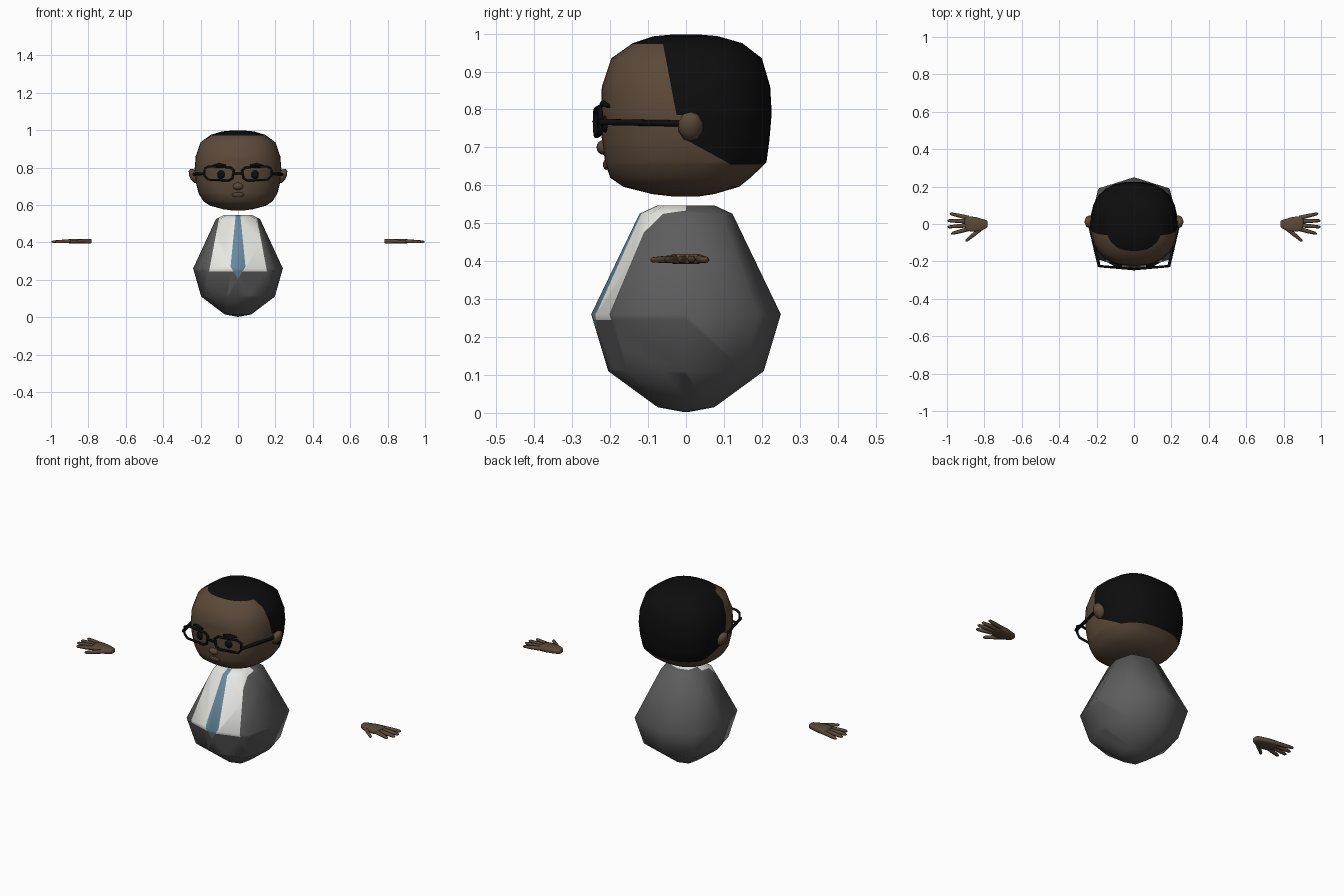
import bpy, bmesh
from math import sin, cos, pi, radians
from mathutils import Vector, Matrix

if "Cube" in bpy.data.objects:
    bpy.data.objects.remove(bpy.data.objects["Cube"])


def material(name, r, g, b):
    m = bpy.data.materials.new(name)
    m.use_nodes = True
    m.diffuse_color = (r, g, b, 1)
    bsdf = m.node_tree.nodes["Principled BSDF"]
    bsdf.inputs["Base Color"].default_value = (r, g, b, 1)
    bsdf.inputs["Roughness"].default_value = 0.9
    return m


skin = material("brown skin", .105, .067, .041)
hair = material("black hair", .004, .004, .004)
suit = material("grey suit", .11, .11, .11)
shirt = material("white shirt", .8, .8, .77)
tie = material("blue tie", .14, .25, .35)
lips = material("dark lips", .085, .045, .032)


def finish(ob, mirror=False):
    for p in ob.data.polygons:
        p.use_smooth = True
    if mirror:
        ob.modifiers.new("Mirror", 'MIRROR').use_mirror_merge = False
    return ob


def from_bmesh(name, bm, mats, mirror=False):
    bmesh.ops.recalc_face_normals(bm, faces=bm.faces)
    me = bpy.data.meshes.new(name)
    bm.to_mesh(me)
    bm.free()
    for m in mats:
        me.materials.append(m)
    ob = bpy.data.objects.new(name, me)
    bpy.context.collection.objects.link(ob)
    return finish(ob, mirror)


def loft(rings):
    """Join equal rings of points into a closed skin."""
    bm = bmesh.new()
    loops = [[bm.verts.new(p) for p in ring] for ring in rings]
    n = len(loops[0])
    for a, b in zip(loops, loops[1:]):
        for i in range(n):
            j = (i + 1) % n
            bm.faces.new((a[i], a[j], b[j], b[i]))
    bm.faces.new(loops[0][::-1])
    bm.faces.new(loops[-1])
    return bm


def cut(bm, co, no, keep=lambda f: True):
    faces = [f for f in bm.faces if keep(f)]
    geom = set(faces)
    for f in faces:
        geom.update(f.edges)
        geom.update(f.verts)
    bmesh.ops.bisect_plane(bm, geom=list(geom), dist=1e-5, plane_co=co, plane_no=no)


def ball(name, mat, centre, size, tilt=0, mirror=False, seg=16):
    bm = bmesh.new()
    mx = (Matrix.Translation(centre) @ Matrix.Rotation(radians(tilt), 4, 'Y')
          @ Matrix.Diagonal((*size, 1)))
    bmesh.ops.create_uvsphere(bm, u_segments=seg, v_segments=seg // 2, radius=1, matrix=mx)
    return from_bmesh(name, bm, [mat], mirror)


def tube(name, mat, paths, depth, mirror=True):
    """Each path is (points, radii, closed)."""
    cu = bpy.data.curves.new(name, 'CURVE')
    cu.dimensions = '3D'
    cu.bevel_depth = depth
    cu.bevel_resolution = 1
    cu.use_fill_caps = True
    for pts, radii, closed in paths:
        sp = cu.splines.new('POLY')
        sp.points.add(len(pts) - 1)
        for i, p in enumerate(pts):
            sp.points[i].co = (*p, 1)
            sp.points[i].radius = radii[i] if radii else 1
        sp.use_cyclic_u = closed
    cu.materials.append(mat)
    ob = bpy.data.objects.new(name, cu)
    bpy.context.collection.objects.link(ob)
    bpy.ops.object.select_all(action='DESELECT')
    ob.select_set(True)
    bpy.context.view_layer.objects.active = ob
    bpy.ops.object.convert(target='MESH')
    return finish(bpy.context.object, mirror)


# Body: eight-sided egg, with shirt and tie cut into the front
octagon = [(.24, 0), (.19, .19), (0, .25), (-.19, .19),
           (-.24, 0), (-.19, -.19), (0, -.25), (.19, -.19)]
profile = [(.002, .02), (.015, .3), (.11, .82), (.26, 1), (.525, .49), (.547, .3)]
bm = loft([[(x * s, y * s, z) for x, y in octagon] for z, s in profile])


def front(f):
    return f.calc_center_median().y < -.01 and f.normal.y < -.05


def shirt_half(z):
    return .155 - (z - .245) * .19


def tie_half(z):
    return .04 * (z - .205) / .065 if z < .27 else .04 - .1 * (z - .27)


bm.normal_update()
cut(bm, (0, 0, .245), (0, 0, 1), front)
for s in (-1, 1):
    for width, z0, z1 in ((shirt_half, .245, .5), (tie_half, .27, .5), (tie_half, .205, .26)):
        a, b = Vector((s * width(z0), 0, z0)), Vector((s * width(z1), 0, z1))
        bm.normal_update()
        cut(bm, a, (b - a).cross(Vector((0, 1, 0))), front)
bm.normal_update()
for f in bm.faces:
    c = f.calc_center_median()
    if c.z > .546:
        f.material_index = 1
    elif front(f) and c.z > .2:
        if abs(c.x) < tie_half(c.z):
            f.material_index = 2
        elif c.z > .245 and abs(c.x) < shirt_half(c.z):
            f.material_index = 1
from_bmesh("body", bm, [suit, shirt, tie])

# Head: rounded-square rings given by height, half width, front and back
rows = [(.57, .03, -.03, .03), (.577, .08, -.09, .075), (.596, .15, -.165, .14),
        (.62, .185, -.2, .17), (.66, .21, -.213, .212), (.72, .225, -.222, .22),
        (.79, .232, -.224, .226), (.86, .226, -.222, .222), (.935, .2, -.197, .2),
        (.975, .145, -.14, .148), (.993, .085, -.085, .085), (.998, .03, -.03, .03)]


def squircle(t):
    c, s = cos(t), sin(t)
    k = (abs(c) ** 2.45 + abs(s) ** 2.45) ** (-1 / 2.45)
    return c * k, s * k


ring = [squircle(2 * pi * i / 28) for i in range(28)]
bm = loft([[(x * w, y * (yb if y > 0 else -yf), z) for x, y in ring]
           for z, w, yf, yb in rows])

# Hairline planes: crown, temple, sideburn, behind ear, nape slope, nape
planes = [(Vector(co), Vector(no)) for co, no in (
    ((0, 0, .972), (0, 0, 1)), ((0, -.06, .97), (0, 1, .19)),
    ((0, 0, .785), (0, 0, 1)), ((0, 0, 0), (0, 1, 0)),
    ((0, 0, .72), (0, .55, 1)), ((0, 0, .655), (0, 0, 1)))]
for co, no in planes:
    cut(bm, co, no)
for f in bm.faces:
    c = f.calc_center_median()
    crown, temple, burn, ear, slope, nape = [no.dot(c - co) > 0 for co, no in planes]
    f.material_index = int(crown or (temple and (burn or (ear and slope and nape))))
from_bmesh("head", bm, [skin, hair])

# Face
ball("ear", skin, (.237, .012, .755), (.024, .034, .042), 25, True, 10)
ball("eye", hair, (.09, -.212, .762), (.021, .013, .023), 0, True)
ball("nose", skin, (0, -.216, .7), (.028, .02, .02))
ball("mouth", lips, (0, -.209, .655), (.034, .01, .014))
tube("eyebrow", hair, [([(.065, -.224, .81), (.1, -.219, .817), (.135, -.204, .808)],
                        [.7, 1, .6], False)], .008)

# Glasses: rims, half bridge and temples, mirrored
rim = [(.022, .785), (.04, .8), (.155, .806), (.178, .795),
       (.178, .755), (.16, .735), (.05, .73), (.03, .742)]


def lens_y(x):
    return -.241 + .085 * x


tube("glasses", hair, [
    ([(x, lens_y(x), z) for x, z in rim], None, True),
    ([(0, -.241, .768), (.026, -.239, .768)], None, False),
    ([(.178, -.226, .768), (.187, -.223, .767), (.236, -.01, .763)],
     [1, 1.4, 1.4], False)], .0065)

# Hands: bevelled palm with tapered fingers
outline = [(.782, -.018), (.82, -.036), (.865, -.042), (.9, -.034),
           (.908, .02), (.895, .043), (.84, .036), (.782, .018)]
bm = bmesh.new()
face = bm.faces.new([bm.verts.new((x, y, .393)) for x, y in outline])
up = bmesh.ops.extrude_face_region(bm, geom=[face])["geom"]
bmesh.ops.translate(bm, vec=(0, 0, .026),
                    verts=[v for v in up if isinstance(v, bmesh.types.BMVert)])
bmesh.ops.bevel(bm, geom=bm.edges[:], offset=.008, segments=2, affect='EDGES', profile=.5)
from_bmesh("palm", bm, [skin], True)

fingers = [((.885, .033), (.985, .056)), ((.89, .014), (.998, .018)),
           ((.89, -.007), (.998, -.016)), ((.885, -.027), (.978, -.052)),
           ((.815, -.022), (.9, -.092))]
paths = []
for a, b in fingers:
    a, b = Vector((*a, .406)), Vector((*b, .403))
    paths.append(([a.lerp(b, t) for t in (0, .5, .92, 1)], [1.1, 1, .75, .3], False))
tube("fingers", skin, paths, .0105)
